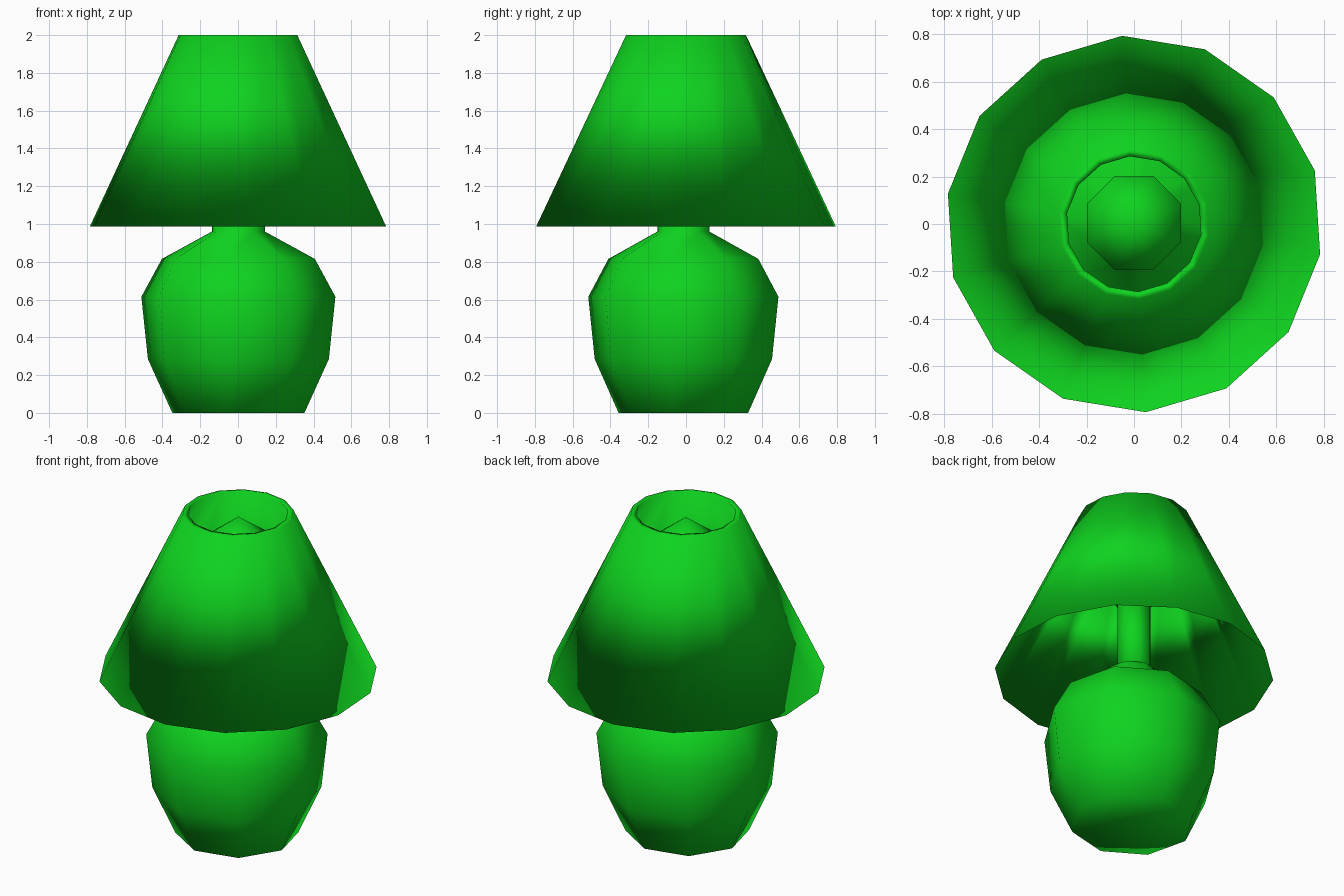
import bpy, bmesh, math

if "Cube" in bpy.data.objects:
    bpy.data.objects.remove(bpy.data.objects["Cube"])

green = bpy.data.materials.new("green")
green.diffuse_color = (0.0045, 0.65, 0.0135, 1)
green.use_nodes = True
green.node_tree.nodes["Principled BSDF"].inputs["Base Color"].default_value = green.diffuse_color


def lathe(name, profile, sides, phase=0.0, offset=(0, 0), squash=1.0, loop=False):
    """Turn a (radius, z) profile around z; radius 0 makes a pole point."""
    bm = bmesh.new()
    rings = []
    for r, z in profile:
        if r == 0:
            rings.append([bm.verts.new((offset[0], offset[1], z))] * sides)
            continue
        ring = []
        for i in range(sides):
            a = math.radians(phase) + 2 * math.pi * i / sides
            ring.append(bm.verts.new((offset[0] + r * math.cos(a),
                                      offset[1] + r * squash * math.sin(a), z)))
        rings.append(ring)
    pairs = list(zip(rings, rings[1:]))
    if loop:
        pairs.append((rings[-1], rings[0]))
    for lo, hi in pairs:
        for i in range(sides):
            j = (i + 1) % sides
            corners = list(dict.fromkeys((lo[i], lo[j], hi[j], hi[i])))
            bm.faces.new(corners)
    bmesh.ops.recalc_face_normals(bm, faces=bm.faces)
    for f in bm.faces:
        f.smooth = True
    mesh = bpy.data.meshes.new(name)
    bm.to_mesh(mesh)
    bm.free()
    mesh.materials.append(green)
    obj = bpy.data.objects.new(name, mesh)
    bpy.context.collection.objects.link(obj)
    return obj


# Faceted pot-bellied base with a short neck
lathe("lamp_base",
      [(0, 0), (0.354, 0), (0.485, 0.285), (0.52, 0.615), (0.41, 0.815),
       (0.142, 0.96), (0.142, 1.0), (0, 1.0)],
      8, phase=-9, offset=(0.002, -0.014), squash=0.98)

# Stem rising from the neck to the bulb
lathe("stem", [(0, 0.97), (0.1, 0.97), (0.1, 1.47), (0, 1.47)],
      8, phase=22.5)

# Bulb with a low pointed cap
lathe("bulb", [(0, 1.42), (0.11, 1.45), (0.2, 1.62), (0.214, 1.82), (0, 1.975)],
      8, phase=22.5, offset=(0, 0.004))

# Conical shade: thin rim at the top, walls meeting in a sharp lower edge
lathe("shade",
      [(0.795, 0.986), (0.318, 2.0), (0.286, 2.0)],
      14, phase=93.6, loop=True)
